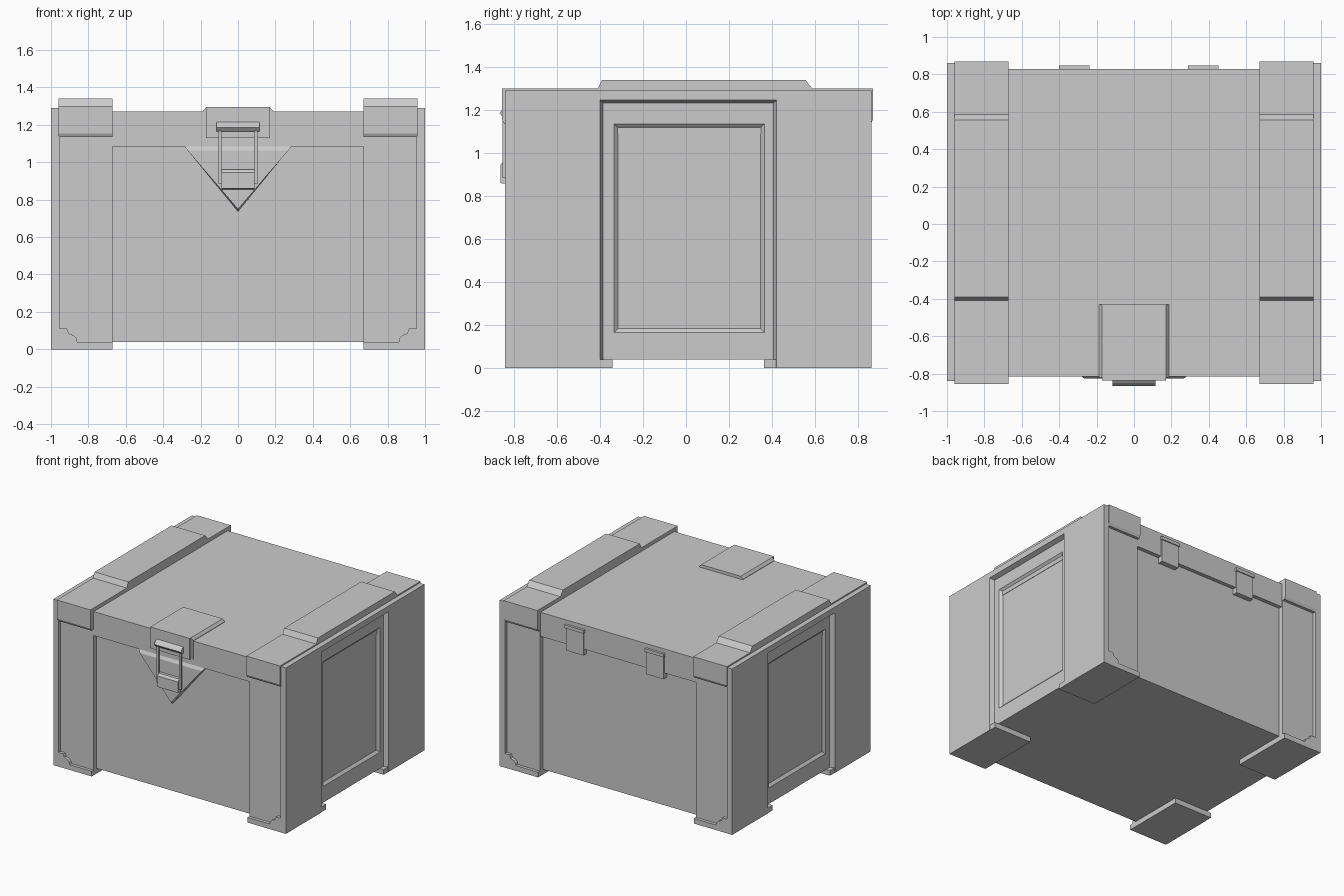
import bpy
import bmesh
from mathutils import Vector

if "Cube" in bpy.data.objects:
    bpy.data.objects.remove(bpy.data.objects["Cube"], do_unlink=True)

GREY = (0.6, 0.6, 0.6, 1.0)
mat = bpy.data.materials.new("plain_grey")
mat.use_nodes = True
mat.diffuse_color = GREY
mat.node_tree.nodes["Principled BSDF"].inputs["Base Color"].default_value = GREY

MID = 0.01          # centre line of the crate along y


def finish(name, bm):
    bmesh.ops.recalc_face_normals(bm, faces=bm.faces)
    mesh = bpy.data.meshes.new(name)
    bm.to_mesh(mesh)
    bm.free()
    mesh.materials.append(mat)
    obj = bpy.data.objects.new(name, mesh)
    bpy.context.collection.objects.link(obj)
    return obj


def prism(name, points, start, end, place):
    """Extrude a 2D outline from start to end; place maps (a, b, depth) to xyz."""
    bm = bmesh.new()
    rings = [[bm.verts.new(place(a, b, d)) for a, b in points] for d in (start, end)]
    n = len(points)
    for ring in rings:
        bm.faces.new(ring)
    for i in range(n):
        j = (i + 1) % n
        bm.faces.new((rings[0][i], rings[0][j], rings[1][j], rings[1][i]))
    return finish(name, bm)


def box(name, x, y, z):
    outline = [(x[0], y[0]), (x[1], y[0]), (x[1], y[1]), (x[0], y[1])]
    return prism(name, outline, z[0], z[1], lambda a, b, d: (a, b, d))


def span(side, a, b):
    return sorted((side * a, side * b))


def along_x(a, b, d):
    return (d, a, b)


def along_y(a, b, d):
    return (a, d, b)


def inset(bm, face, thickness, depth):
    bmesh.ops.inset_region(bm, faces=[face], thickness=thickness, depth=depth,
                           use_even_offset=True)


# Crate body, with a sunken field in each end
box("body", (-0.94, 0.94), (-0.78, 0.80), (0.04, 1.2))
for side, label in ((1, "left"), (-1, "right")):
    bm = bmesh.new()
    x = side * 0.965
    corners = [(-0.41, 0.04), (0.43, 0.04), (0.43, 1.25), (-0.41, 1.25)]
    outer = [bm.verts.new((x, y, z)) for y, z in corners]
    inner = [bm.verts.new((x, y, z)) for y, z in
             [(-0.335, 0.165), (0.365, 0.165), (0.365, 1.135), (-0.335, 1.135)]]
    back = [bm.verts.new((side * 0.9, y, z)) for y, z in corners]
    for i in range(4):
        j = (i + 1) % 4
        bm.faces.new((outer[i], outer[j], inner[j], inner[i]))
        bm.faces.new((back[i], back[j], outer[j], outer[i]))
    bm.faces.new(back)
    field = bm.faces.new(inner)
    bmesh.ops.recalc_face_normals(bm, faces=bm.faces)
    inset(bm, field, 0.02, -0.018)
    finish(label + "_end_panel", bm)

# Lid slab
box("lid", (-0.95, 0.95), (-0.815, 0.83), (1.085, 1.272))

# Strap outline running over the lid and down both edges
strap = [(-0.845, 1.135), (-0.855, 1.155), (-0.855, 1.30), (-0.41, 1.30),
         (-0.39, 1.34), (0.555, 1.34), (0.585, 1.30), (0.868, 1.30),
         (0.868, 1.155), (0.858, 1.135)]

# Bracket outline with a scooped inner corner
bracket = [(0.96, 0.0), (0.96, 0.11), (0.915, 0.11), (0.905, 0.085),
           (0.88, 0.075), (0.865, 0.06), (0.86, 0.04), (0.67, 0.04), (0.67, 0.0)]

for side, label in ((1, "left"), (-1, "right")):
    prism(label + "_strap", strap, *span(side, 0.67, 0.96), along_x)

    # End frame: two boards and a top rail with sloped inner edges
    bm = bmesh.new()
    rim = [(-0.84, 0), (-0.84, 1.29), (0.862, 1.29), (0.862, 0),
           (0.42, 0), (0.42, 1.245), (-0.40, 1.245), (-0.40, 0)]
    deep = rim[:4] + [(0.402, 0), (0.402, 1.228), (-0.382, 1.228), (-0.382, 0)]
    front = [bm.verts.new((side, y, z)) for y, z in rim]
    rear = [bm.verts.new((side * 0.955, y, z)) for y, z in deep]
    for ring in (front, rear):
        for a, b, c, d in ((0, 1, 6, 7), (1, 2, 5, 6), (2, 3, 4, 5)):
            bm.faces.new((ring[a], ring[b], ring[c], ring[d]))
    for i in range(8):
        j = (i + 1) % 8
        bm.faces.new((front[i], front[j], rear[j], rear[i]))
    finish(label + "_end_frame", bm)

    # Corner posts, feet and brackets
    for face, end in ((-1, "front"), (1, "back")):
        def ys(near, far):
            return sorted((MID + face * near, MID + face * far))
        box(f"{end}_{label}_post", span(side, 0.67, 0.96), ys(0.7, 0.826), (0.02, 1.2))
        box(f"{end}_{label}_foot", span(side, 0.67, 0.998), ys(0.352, 0.85), (0, 0.04))
        prism(f"{end}_{label}_bracket", [(side * a, b) for a, b in bracket],
              *ys(0.75, 0.85), along_y)

# Latch housing on the lid, chamfered along its sides
housing = [(-0.187, 1.13), (-0.187, 1.275), (-0.17, 1.295), (0.17, 1.295),
           (0.187, 1.275), (0.187, 1.13)]
prism("latch_housing", housing, -0.82, -0.43, along_y)
prism("latch_housing_front", [(-0.82, 1.13), (-0.836, 1.13), (-0.836, 1.295), (-0.82, 1.295)],
      -0.17, 0.17, along_x)

# Triangular latch plate with a bevelled rim
bm = bmesh.new()
base = [Vector((-0.285, -0.77, 1.085)), Vector((0.285, -0.77, 1.085)), Vector((0, -0.77, 0.735))]
cap = [Vector((-0.268, -0.825, 1.062)), Vector((0.268, -0.825, 1.062)), Vector((0, -0.825, 0.75))]
low = [bm.verts.new(v) for v in base]
mid = [bm.verts.new((v.x, -0.812, v.z)) for v in base]
top = [bm.verts.new(v) for v in cap]
for a, b in ((low, mid), (mid, top)):
    for i in range(3):
        j = (i + 1) % 3
        bm.faces.new((a[i], a[j], b[j], b[i]))
bm.faces.new(low)
bm.faces.new(top)
finish("latch_plate", bm)

# Latch hook bar, side rods and lower catch
prism("latch_bar", [(-0.83, 1.22), (-0.85, 1.205), (-0.866, 1.185), (-0.85, 1.165), (-0.83, 1.165)],
      -0.115, 0.115, along_x)
for side, label in ((1, "left"), (-1, "right")):
    box(label + "_latch_rod", span(side, 0.088, 0.105), (-0.852, -0.838), (0.885, 1.17))
prism("latch_catch", [(-0.82, 0.855), (-0.862, 0.86), (-0.862, 0.945), (-0.848, 0.962), (-0.82, 0.962)],
      -0.088, 0.088, along_x)

# Hinges on the back
for x, label in ((0.37, "left"), (-0.32, "right")):
    box(label + "_hinge_leaf", (x - 0.075, x + 0.075), (0.79, 0.84), (1.04, 1.22))
    box(label + "_hinge_barrel", (x - 0.082, x + 0.082), (0.82, 0.848), (1.215, 1.24))
